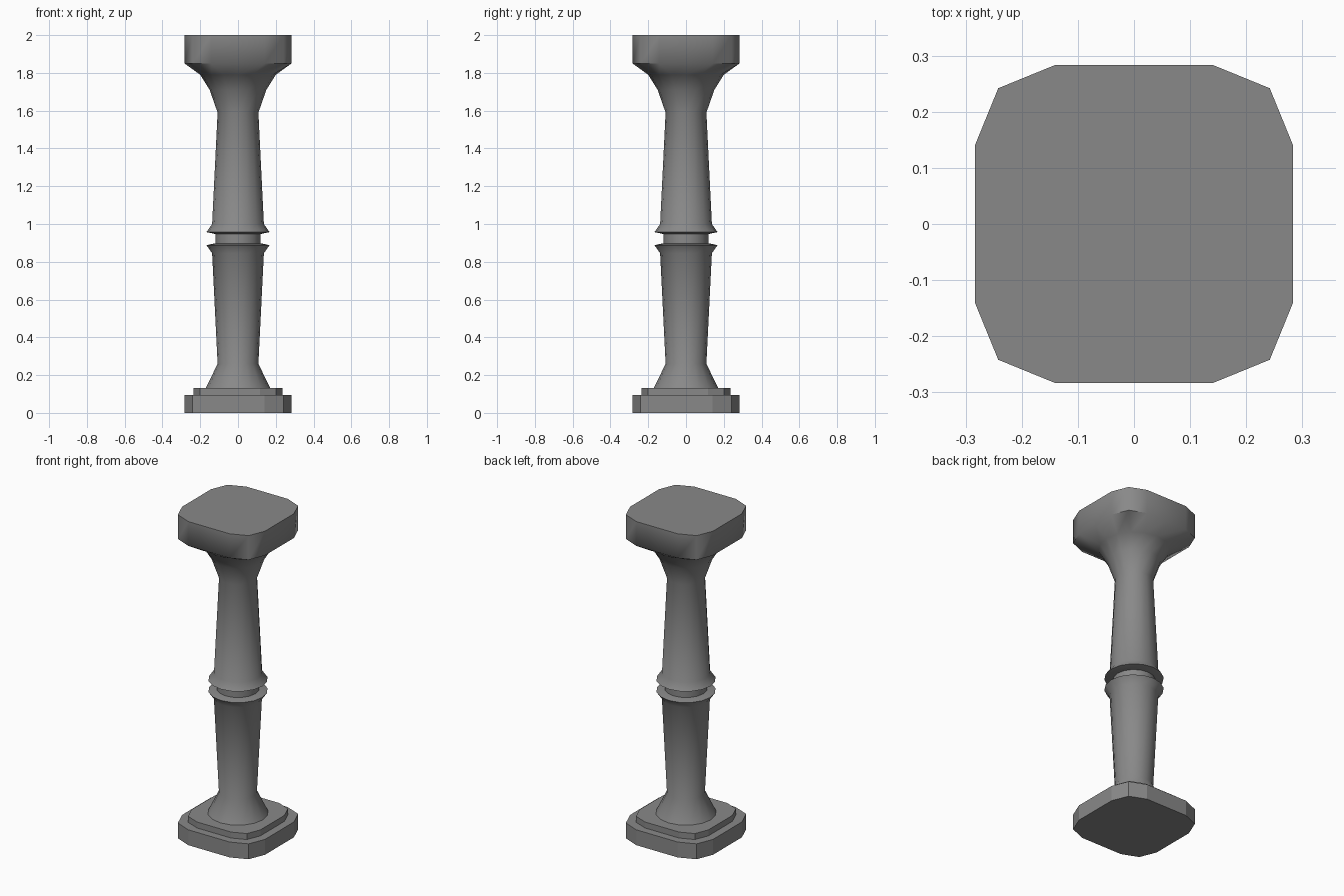
import bpy, bmesh, math

cube = bpy.data.objects.get("Cube")
if cube:
    bpy.data.objects.remove(cube, do_unlink=True)

stone = bpy.data.materials.new("grey stone")
stone.use_nodes = True
grey = (0.25, 0.25, 0.25, 1)
stone.diffuse_color = grey
stone.node_tree.nodes["Principled BSDF"].inputs["Base Color"].default_value = grey

SIDES = 16


def outline(radius, square):
    """A round ring, or a square ring with clipped corners."""
    for i in range(SIDES):
        a = math.tau * i / SIDES
        x, y = math.cos(a), math.sin(a)
        if square:
            # Axis points stay put, corner points pull in
            big = max(abs(x), abs(y))
            corner = abs(abs(x) - abs(y)) < 0.01
            edge = 0 < min(abs(x), abs(y)) and big < 0.95 and not corner
            if corner:
                x, y = math.copysign(0.855, x), math.copysign(0.855, y)
            elif edge:
                x, y = [math.copysign(1 if abs(v) == big else 0.5, v) for v in (x, y)]
        yield x * radius, y * radius


def loft(name, rings, smooth):
    """Stack rings of (height, radius, square) and cap both ends."""
    bm = bmesh.new()
    loops = [[bm.verts.new((x, y, z)) for x, y in outline(r, sq)] for z, r, sq in rings]
    for low, high in zip(loops, loops[1:]):
        for i in range(SIDES):
            j = (i + 1) % SIDES
            bm.faces.new((low[i], low[j], high[j], high[i]))
    bm.faces.new(loops[0][::-1])
    bm.faces.new(loops[-1])
    mesh = bpy.data.meshes.new(name)
    bm.to_mesh(mesh)
    bm.free()
    mesh.materials.append(stone)
    obj = bpy.data.objects.new(name, mesh)
    bpy.context.collection.objects.link(obj)
    if smooth:
        bpy.ops.object.select_all(action="DESELECT")
        obj.select_set(True)
        bpy.context.view_layer.objects.active = obj
        bpy.ops.object.shade_smooth_by_angle(angle=math.radians(62))
    return obj


# Stepped foot
loft("plinth", [(0, 0.283, True), (0.095, 0.283, True)], False)
loft("plinth_step", [(0.095, 0.235, True), (0.132, 0.235, True)], False)

# Lower shaft with flared foot and collar
loft("lower_shaft", [(0.132, 0.17, False), (0.26, 0.108, False), (0.845, 0.137, False),
                     (0.888, 0.167, False), (0.898, 0.12, False)], True)

# Recessed neck between the collars
loft("neck", [(0.898, 0.12, False), (0.947, 0.12, False)], True)

# Upper shaft flaring from round into the squared capital
loft("upper_shaft_and_capital", [(0.947, 0.12, False), (0.957, 0.167, False), (1.0, 0.137, False),
                                 (1.59, 0.108, False), (1.71, 0.15, False), (1.79, 0.2, False),
                                 (1.85, 0.283, True), (2.0, 0.283, True)], True)
